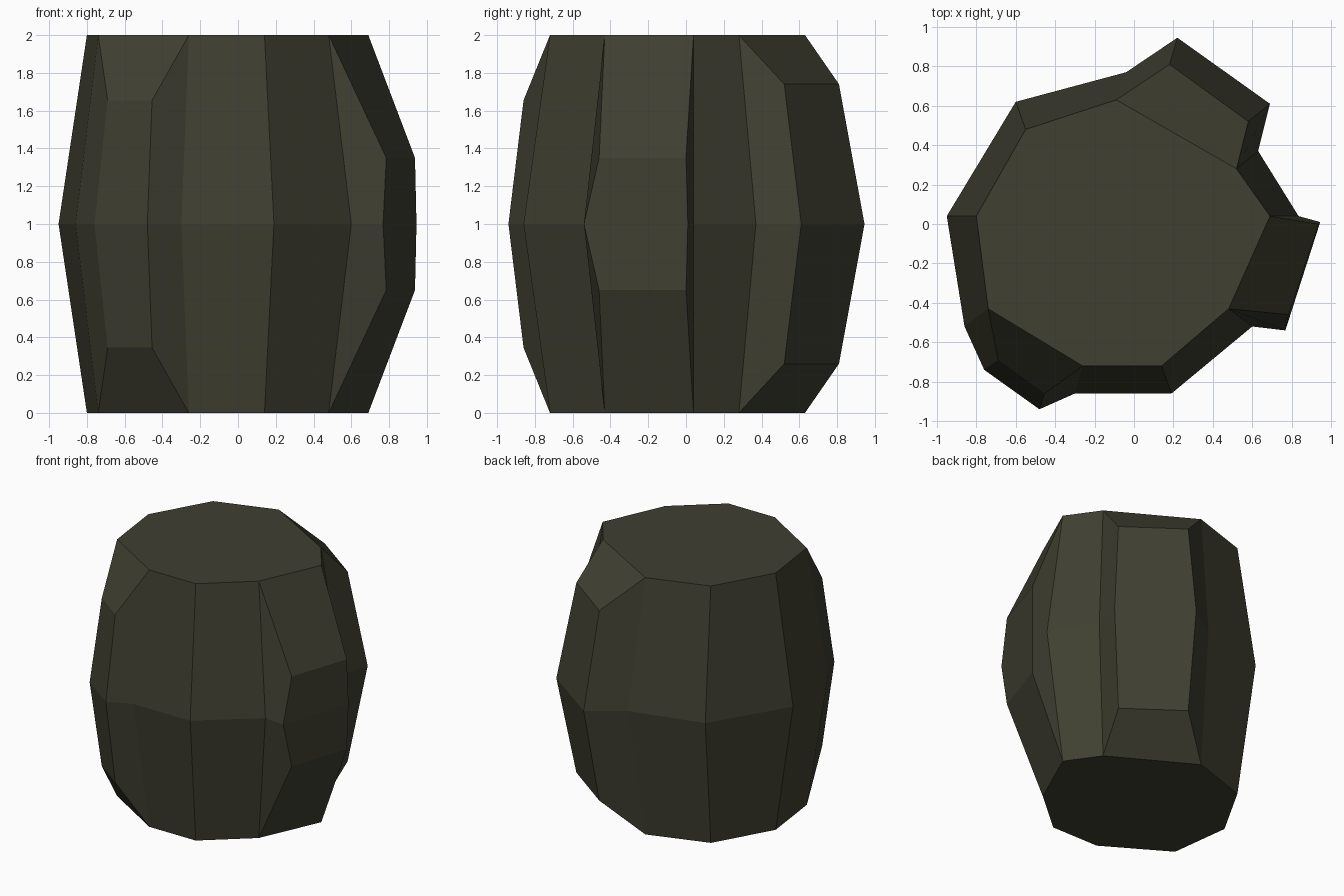
import bpy, bmesh

if "Cube" in bpy.data.objects:
    bpy.data.objects.remove(bpy.data.objects["Cube"])

# Outline of the flat cap and of the wider waist, same order
CAP = [(-0.80, 0.04), (-0.74, -0.43), (-0.26, -0.72), (0.14, -0.72), (0.48, -0.43),
       (0.69, 0.04), (0.52, 0.28), (-0.09, 0.63), (-0.55, 0.48)]
WAIST = [(-0.95, 0.04), (-0.86, -0.52), (-0.30, -0.86), (0.19, -0.86), (0.60, -0.52),
         (0.835, 0.04), (0.63, 0.37), (-0.04, 0.77), (-0.60, 0.62)]

# Raised slabs: side index -> (shoulder height, shoulder edge, waist edge)
SLABS = {
    1: (1.655, [(-0.69, -0.69), (-0.455, -0.86)], [(-0.76, -0.74), (-0.48, -0.94)]),
    4: (1.35, [(0.785, -0.46), (0.937, 0.0)], [(0.768, -0.54), (0.945, 0.01)]),
    6: (1.74, [(0.58, 0.52), (0.18, 0.81)], [(0.69, 0.61), (0.22, 0.945)]),
}

stone = bpy.data.materials.new("dark olive stone")
stone.diffuse_color = (0.05, 0.05, 0.031, 1)
stone.use_nodes = True
stone.node_tree.nodes["Principled BSDF"].inputs["Base Color"].default_value = stone.diffuse_color

bm = bmesh.new()
n = len(CAP)


def add(points, flip):
    """Face from points in the upper half, or its mirror in the lower half."""
    pts = [(x, y, 2 - z if flip else z) for x, y, z in points]
    bm.faces.new([bm.verts.new(p) for p in pts])


for flip in (False, True):
    # Flat end
    add([(*p, 2) for p in CAP], flip)
    for i in range(n):
        j = (i + 1) % n
        a, b = (*CAP[i], 2), (*CAP[j], 2)
        c, d = (*WAIST[j], 1), (*WAIST[i], 1)
        if i not in SLABS:
            # Plain side
            add([a, d, c, b], flip)
            continue
        # Raised slab: shoulder, outer face, two flanks
        z, top, mid = SLABS[i]
        ta, tb = (*top[0], z), (*top[1], z)
        ma, mb = (*mid[0], 1), (*mid[1], 1)
        add([a, ta, tb, b], flip)
        add([ta, ma, mb, tb], flip)
        add([a, d, ma, ta], flip)
        add([b, tb, mb, c], flip)

bmesh.ops.remove_doubles(bm, verts=bm.verts, dist=0.001)
bmesh.ops.recalc_face_normals(bm, faces=bm.faces)

mesh = bpy.data.meshes.new("boulder")
bm.to_mesh(mesh)
bm.free()
mesh.materials.append(stone)
boulder = bpy.data.objects.new("boulder", mesh)
bpy.context.collection.objects.link(boulder)
